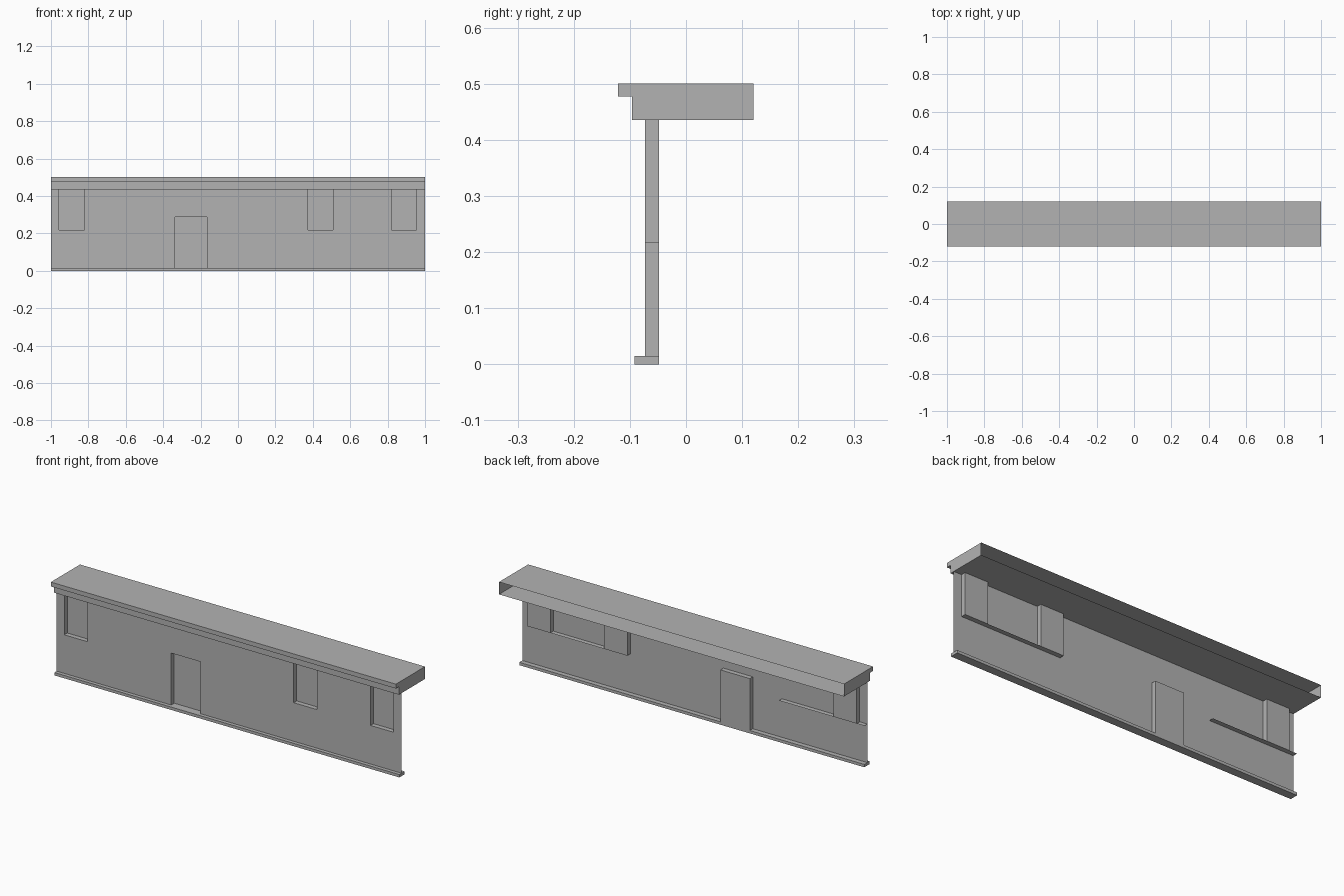
import bpy
import bmesh

default_cube = bpy.data.objects.get("Cube")
if default_cube:
    bpy.data.objects.remove(default_cube, do_unlink=True)

grey = bpy.data.materials.new("plain grey")
grey.use_nodes = True
colour = (0.45, 0.45, 0.45, 1)
grey.diffuse_color = colour
grey.node_tree.nodes["Principled BSDF"].inputs["Base Color"].default_value = colour

END = 1.0
WALL, BACK = -0.073, -0.048
PLINTH, EAVES = 0.015, 0.435
SILL, DOOR_TOP = 0.217, 0.287
WINDOWS = [(-0.956, -0.822), (0.374, 0.508), (0.82, 0.954)]
DOOR = (-0.336, -0.166)


def make(name, faces):
    """Build one flat-shaded object from a list of face corner lists."""
    bm = bmesh.new()
    for corners in faces:
        bm.faces.new([bm.verts.new(c) for c in corners])
    bmesh.ops.remove_doubles(bm, verts=bm.verts, dist=0.0001)
    mesh = bpy.data.meshes.new(name)
    bm.to_mesh(mesh)
    bm.free()
    mesh.materials.append(grey)
    obj = bpy.data.objects.new(name, mesh)
    bpy.context.collection.objects.link(obj)
    return obj


def upright(x0, x1, z0, z1, y):
    """Vertical sheet facing the front."""
    return [(x0, y, z0), (x1, y, z0), (x1, y, z1), (x0, y, z1)]


def level(x0, x1, z):
    """Horizontal sheet running from the wall to the recess back."""
    return [(x0, WALL, z), (x1, WALL, z), (x1, BACK, z), (x0, BACK, z)]


def jamb(x, z0, z1):
    return [(x, WALL, z0), (x, BACK, z0), (x, BACK, z1), (x, WALL, z1)]


def extruded(name, profile, closed):
    """Run a (y, z) profile along the whole length, with end caps."""
    pairs = list(zip(profile, profile[1:]))
    if closed:
        pairs.append((profile[-1], profile[0]))
    faces = [[(END, *p), (-END, *p), (-END, *q), (END, *q)] for p, q in pairs]
    faces.append([(END, *p) for p in profile])
    faces.append([(-END, *p) for p in reversed(profile)])
    return make(name, faces)


# Roof slab with stepped front edge, open at the back
extruded("roof_cornice", [(0.12, 0.5), (-0.121, 0.5), (-0.121, 0.477),
                          (-0.096, 0.477), (-0.096, EAVES), (0.12, EAVES)], False)

# Plinth strip along the foot of the wall
extruded("base_plinth", [(BACK, PLINTH), (-0.092, PLINTH), (-0.092, 0), (BACK, 0)], True)

# Front wall: a sheet divided into cells, leaving the openings free
openings = [(a, b, SILL, EAVES) for a, b in WINDOWS] + [(*DOOR, PLINTH, DOOR_TOP)]
xs = sorted({-END, END, *(x for o in openings for x in o[:2])})
wall = []
for x0, x1 in zip(xs, xs[1:]):
    z0, z1 = PLINTH, EAVES
    for a, b, low, high in openings:
        if a <= x0 and x1 <= b:
            z0, z1 = (PLINTH, low) if low > PLINTH else (high, EAVES)
    wall.append(upright(x0, x1, z0, z1, WALL))
make("front_wall", wall)

# Recessed windows
for number, (a, b) in enumerate(WINDOWS, 1):
    make(f"window_{number}", [upright(a, b, SILL, EAVES, BACK),
                              jamb(a, SILL, EAVES), jamb(b, SILL, EAVES)[::-1]])

# Window ledges that run on behind the wall
make("left_ledge", [level(WINDOWS[1][0], WINDOWS[2][1], SILL)])
make("right_ledge", [level(-END, -0.505, SILL)])

# Recessed door
make("door", [upright(*DOOR, PLINTH, DOOR_TOP, BACK),
              jamb(DOOR[0], PLINTH, DOOR_TOP), jamb(DOOR[1], PLINTH, DOOR_TOP)[::-1],
              level(*DOOR, DOOR_TOP)[::-1]])
